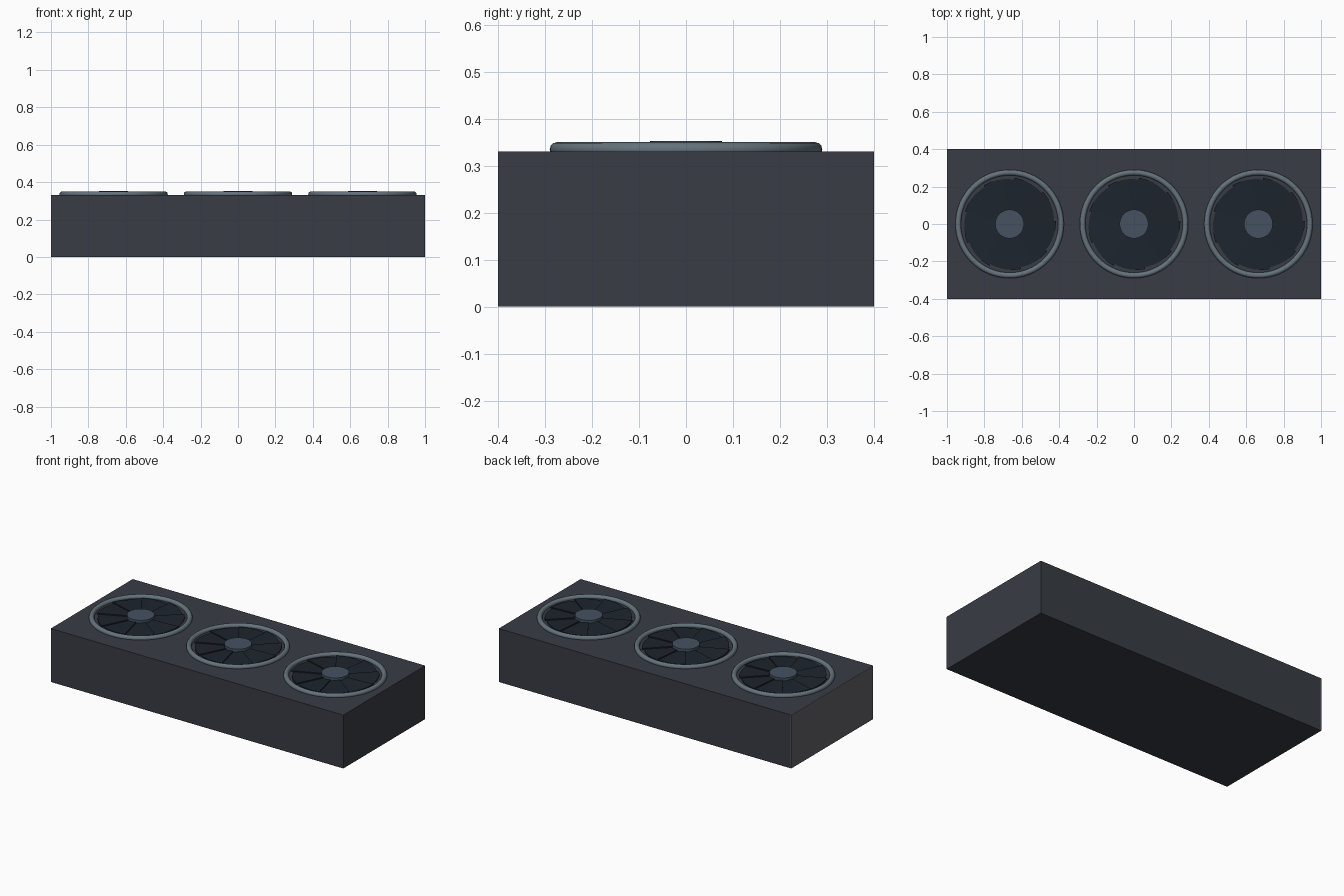
import bpy, bmesh, math

if "Cube" in bpy.data.objects:
    bpy.data.objects.remove(bpy.data.objects["Cube"])

def material(name, rgb):
    m = bpy.data.materials.new(name)
    m.diffuse_color = (*rgb, 1)
    m.use_nodes = True
    m.node_tree.nodes["Principled BSDF"].inputs["Base Color"].default_value = m.diffuse_color
    return m

CASE = material("case_dark", (0.040, 0.045, 0.058))
TRIM = material("trim_grey", (0.12, 0.12, 0.13))
RIM = material("rim_steel", (0.13, 0.17, 0.20))
BLADE = material("blade_black", (0.012, 0.018, 0.026))
HUB = material("hub_slate", (0.06, 0.085, 0.12))

def finish(obj, name, mat, smooth=False):
    obj.name = name
    obj.data.materials.append(mat)
    if smooth:
        bpy.ops.object.shade_smooth_by_angle(angle=math.radians(40))
    return obj

def box(name, lo, hi, mat):
    bpy.ops.mesh.primitive_cube_add(size=1, location=[(a + b) / 2 for a, b in zip(lo, hi)])
    o = bpy.context.object
    o.scale = [b - a for a, b in zip(lo, hi)]
    bpy.ops.object.transform_apply(location=False, rotation=False, scale=True)
    return finish(o, name, mat)

def cylinder(name, x, r, z0, z1, mat, sides=48):
    bpy.ops.mesh.primitive_cylinder_add(vertices=sides, radius=r, depth=z1 - z0,
                                        location=(x, 0, (z0 + z1) / 2))
    return finish(bpy.context.object, name, mat, True)

def blades(name, x, count=9):
    # overlapping pitched blades, each with a raised leading edge
    bm = bmesh.new()
    step = 2 * math.pi / count
    steps = 5
    for i in range(count):
        rows = []
        for j in range(steps + 1):
            t = j / steps
            a = i * step + t * step * 1.1
            z = 0.333 + 0.007 * t
            r = 0.237 + 0.012 * t
            rows.append([bm.verts.new((q * math.cos(a), q * math.sin(a), h))
                         for q, h in ((0.06, z), (r, z), (r, 0.331), (0.06, 0.331))])
        for p, q in zip(rows, rows[1:]):
            for k in range(4):
                n = (k + 1) % 4
                bm.faces.new((p[k], p[n], q[n], q[k]))
        bm.faces.new(rows[0])
        bm.faces.new(rows[-1])
    bmesh.ops.recalc_face_normals(bm, faces=bm.faces)
    me = bpy.data.meshes.new(name)
    bm.to_mesh(me)
    bm.free()
    o = bpy.data.objects.new(name, me)
    o.location.x = x
    bpy.context.collection.objects.link(o)
    return finish(o, name, BLADE)

# case with thin base plate and end panel
box("case", (-0.996, -0.4, 0.008), (1, 0.4, 0.33), CASE)
box("base_plate", (-0.996, -0.4, 0), (1, 0.4, 0.008), CASE)
box("end_panel", (-1, -0.4, 0), (-0.996, 0.4, 0.33), TRIM)

# three fans on the top
for i, x in enumerate((-0.665, 0, 0.665), 1):
    bpy.ops.mesh.primitive_torus_add(major_radius=0.275, minor_radius=0.015, major_segments=64,
                                     minor_segments=12, location=(x, 0, 0.335))
    finish(bpy.context.object, f"fan_rim_{i}", RIM, True)
    blades(f"fan_blades_{i}", x)
    cylinder(f"fan_hub_{i}", x, 0.077, 0.325, 0.353, HUB)
